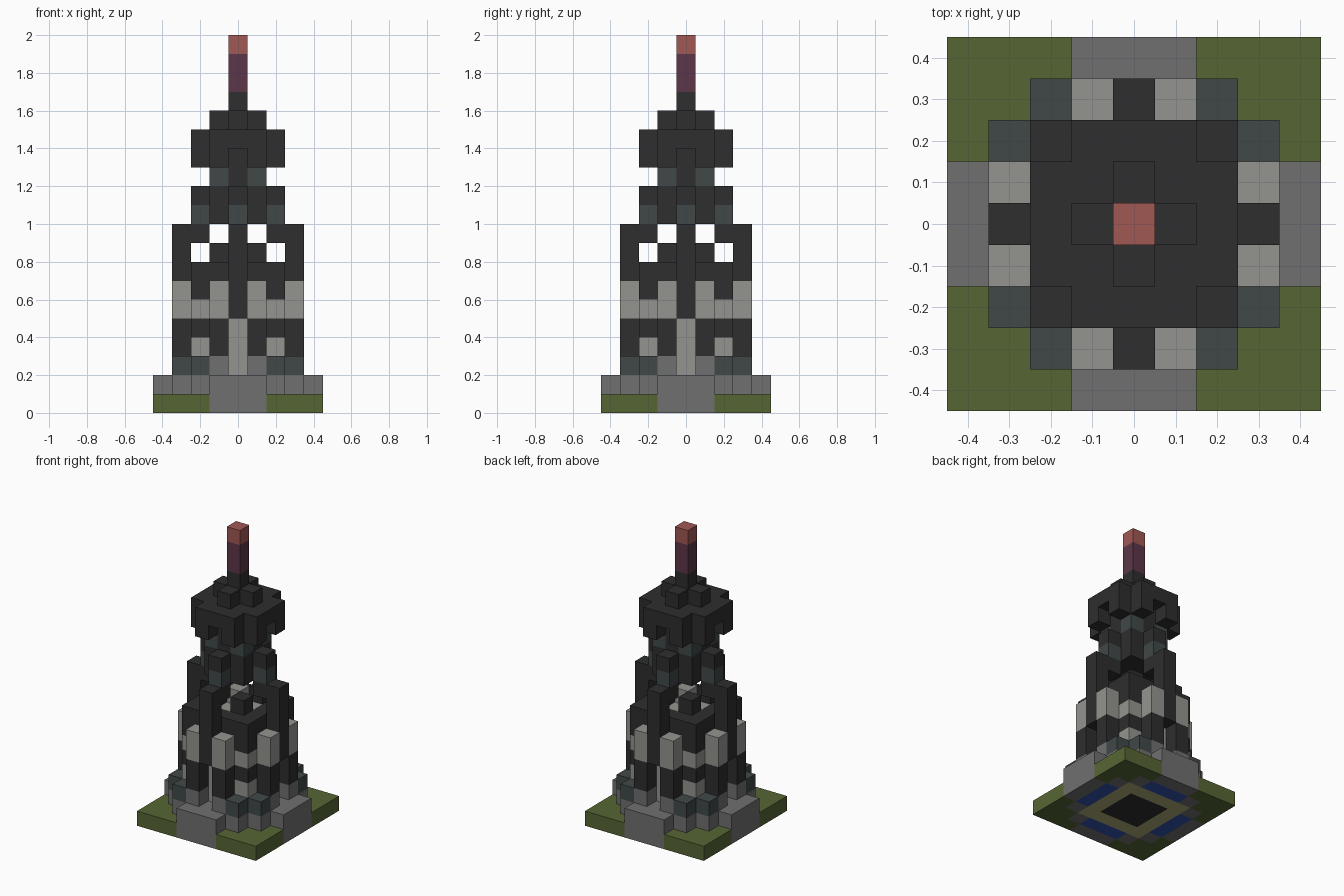
import bpy, bmesh
from mathutils import Vector

cube = bpy.data.objects.get("Cube")
if cube:
    bpy.data.objects.remove(cube, do_unlink=True)

UNIT = 0.1  # edge of one block


def srgb(r, g, b):
    def lin(c):
        c /= 255
        return c / 12.92 if c < 0.04 else ((c + 0.055) / 1.055) ** 2.4
    return (lin(r), lin(g), lin(b), 1)


def material(name, *rgb):
    m = bpy.data.materials.new(name)
    m.use_nodes = True
    m.diffuse_color = srgb(*rgb)
    m.node_tree.nodes["Principled BSDF"].inputs["Base Color"].default_value = m.diffuse_color
    return m


black = material("black stone", 46, 46, 46)
slate = material("slate", 65, 72, 72)
gray = material("gray stone", 112, 112, 112)
pale = material("pale stone", 148, 148, 143)
green = material("grass", 86, 102, 52)
red = material("red tip", 160, 88, 84)
purple = material("purple shaft", 92, 54, 72)
blue = material("blue underside", 50, 82, 170)
tan = material("tan underside", 172, 172, 120)

blocks = {}  # (x, y, level) -> (part, material)


def fill(part, mat, x, y, z):
    """Fill a block range given as (first, last), repeated on all four sides and mirrored."""
    for i in range(x[0], x[1] + 1):
        for j in range(y[0], y[1] + 1):
            for k in range(z[0], z[1] + 1):
                for a, b in ((i, j), (j, i)):
                    for sx in (-1, 1):
                        for sy in (-1, 1):
                            blocks[a * sx, b * sy, k] = (part, mat)


def column(part, x, y, bottom, mats):
    """Stack single blocks upward, one for each material."""
    for k, mat in enumerate(mats, bottom):
        fill(part, mat, (x, x), (y, y), (k, k))


# Ground slab with its patterned underside
fill("ground", green, (0, 4), (0, 4), (0, 0))
fill("ground", gray, (2, 2), (3, 3), (0, 0))
fill("ground", blue, (0, 1), (3, 3), (0, 0))
fill("ground", tan, (0, 2), (0, 2), (0, 0))
fill("ground", black, (0, 1), (0, 1), (0, 0))

# Entrance steps and footing
fill("entrance_steps", gray, (0, 1), (4, 4), (0, 1))
fill("footing", gray, (0, 3), (0, 2), (1, 1))
column("footing", 2, 3, 2, [slate])

# Main walls around a pale core
fill("core", pale, (0, 1), (0, 1), (2, 7))
fill("walls", black, (0, 2), (2, 2), (2, 7))
column("walls", 0, 2, 2, [pale] * 3)
column("core", 0, 0, 8, [pale])
column("corner_towers", 2, 2, 2, [gray, pale, black, pale, black, black])
column("corner_finials", 1, 1, 7, [black, black])

# Door jambs with the tall buttress over each doorway
column("door_jambs", 1, 3, 2, [gray, black, black, pale, pale])
column("buttresses", 0, 3, 5, [black] * 5)

# Upper tower carried by the buttresses
column("upper_piers", 0, 2, 9, [black, slate, black])
fill("upper_tower", black, (0, 1), (0, 1), (10, 11))
fill("neck", black, (0, 1), (0, 1), (12, 13))
column("neck", 1, 1, 12, [slate])

# Overhanging cap with hanging corners
column("cap", 1, 2, 13, [black])
fill("cap", black, (0, 1), (0, 2), (14, 14))
fill("cap_crown", black, (0, 0), (0, 1), (15, 15))

# Spire
column("spire", 0, 0, 16, [black, purple, purple, red])

# Skin every part with its exposed block faces, then merge flat regions
AXES = [Vector(v) for v in ((1, 0, 0), (0, 1, 0), (0, 0, 1))]
for part in dict.fromkeys(p for p, m in blocks.values()):
    cells = {c: m for c, (p, m) in blocks.items() if p == part}
    mats = list(dict.fromkeys(cells.values()))
    bm = bmesh.new()
    for cell, mat in cells.items():
        centre = Vector(cell) + Vector((0, 0, 0.5))
        for n in range(3):
            for side in (-1, 1):
                out = AXES[n] * side
                if tuple(int(c) for c in Vector(cell) + out) in blocks:
                    continue
                u, v = AXES[(n + 1) % 3] * side, AXES[(n + 2) % 3]
                corners = [(-u - v), (u - v), (u + v), (v - u)]
                face = bm.faces.new([bm.verts.new((centre + (out + c) / 2) * UNIT)
                                     for c in corners])
                face.material_index = mats.index(mat)
    bmesh.ops.remove_doubles(bm, verts=bm.verts, dist=UNIT / 100)
    bmesh.ops.dissolve_limit(bm, angle_limit=0.01, verts=bm.verts,
                             edges=bm.edges, delimit={'MATERIAL'})
    mesh = bpy.data.meshes.new(part)
    for mat in mats:
        mesh.materials.append(mat)
    bm.to_mesh(mesh)
    bm.free()
    bpy.context.scene.collection.objects.link(bpy.data.objects.new(part, mesh))
